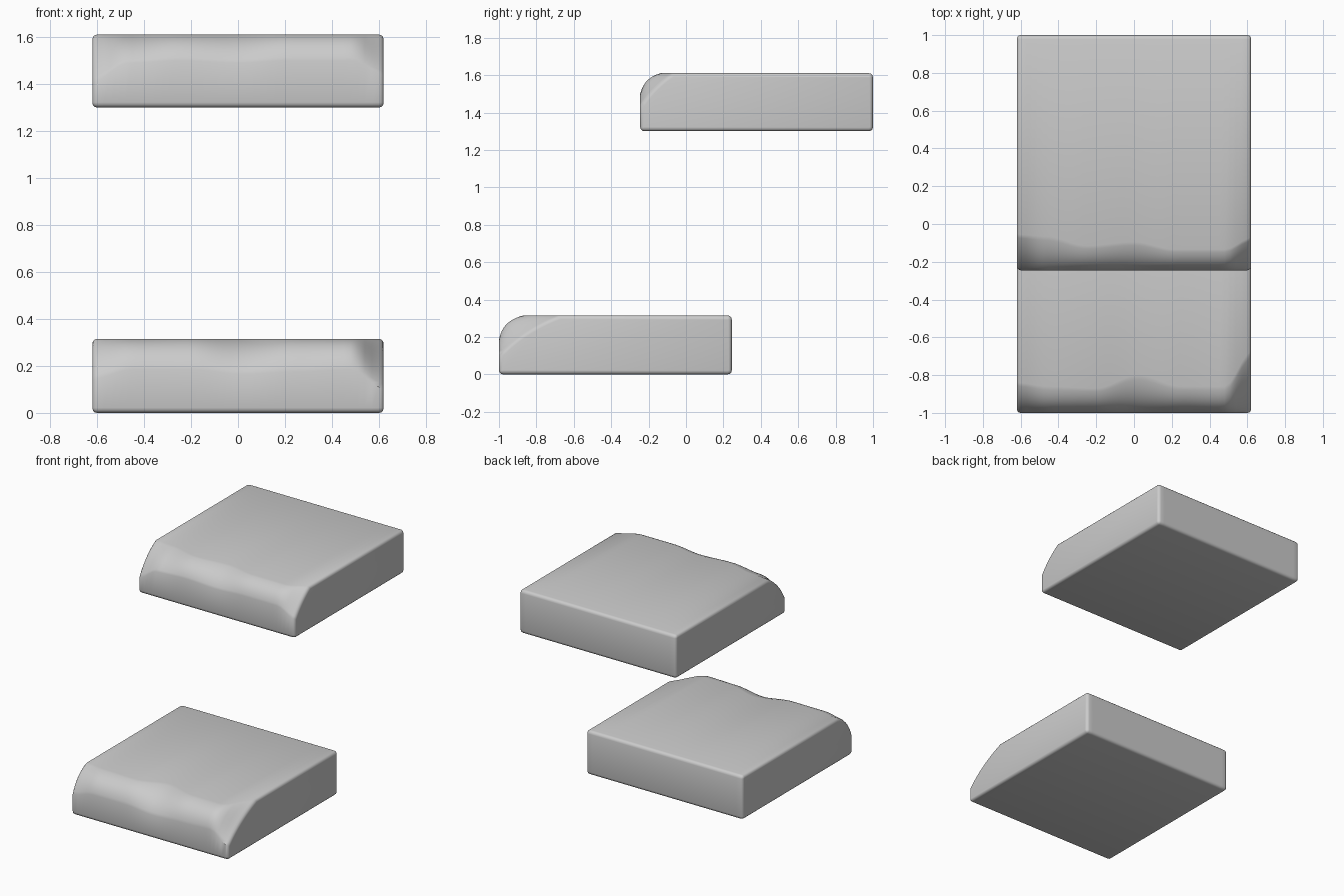
import bpy, bmesh, math

if "Cube" in bpy.data.objects:
    bpy.data.objects.remove(bpy.data.objects["Cube"])

HALF_W, EDGE = 0.62, 0.02


def wear_at(keys, x):
    # smoothly blend the wear values between stations: drop height, depth, bulge
    if x <= keys[0][0]:
        return keys[0][1:]
    for a, b in zip(keys, keys[1:]):
        if x <= b[0]:
            t = (x - a[0]) / (b[0] - a[0])
            t = t * t * (3 - 2 * t)
            return [p + (q - p) * t for p, q in zip(a[1:], b[1:])]
    return keys[-1][1:]


def profile(y0, y1, z0, z1, wear, inset):
    # side outline: worn front top, three small rounded corners
    drop, depth, bulge = wear
    r = EDGE - inset + 0.002
    ya, yb, za, zb = y0 + inset, y1 - inset, z0 + inset, z1 - inset
    pts = []
    p, q = (ya, z1 - drop - inset * 0.5), (y0 + depth + inset * 0.5, zb)
    c = [(p[i] + q[i]) / 2 * (1 - bulge) + (ya, zb)[i] * bulge for i in (0, 1)]
    for i in range(13):
        t = i / 12
        pts.append(tuple((1 - t) ** 2 * p[j] + 2 * t * (1 - t) * c[j] + t * t * q[j]
                         for j in (0, 1)))
    for cy, cz, start in ((yb - r, zb - r, 90), (yb - r, za + r, 0), (ya + r, za + r, -90)):
        for i in range(4):
            a = math.radians(start - 30 * i)
            pts.append((cy + r * math.cos(a), cz + r * math.sin(a)))
    return pts


def slab(name, y0, y1, z0, z1, keys):
    inner = HALF_W - EDGE
    ends = [(HALF_W - EDGE * (1 - math.sin(math.radians(a))),
             EDGE * (1 - math.cos(math.radians(a)))) for a in (30, 60, 90)]
    stations = [(-x, d) for x, d in reversed(ends)]
    stations += [(-inner + 2 * inner * i / 40, 0) for i in range(41)]
    stations += ends
    bm = bmesh.new()
    rings = [[bm.verts.new((x, y, z)) for y, z in
              profile(y0, y1, z0, z1, wear_at(keys, x), d)] for x, d in stations]
    n = len(rings[0])
    for a, b in zip(rings, rings[1:]):
        for i in range(n):
            j = (i + 1) % n
            bm.faces.new((a[i], a[j], b[j], b[i]))
    bm.faces.new(rings[0])
    bm.faces.new(rings[-1])
    bmesh.ops.recalc_face_normals(bm, faces=bm.faces)
    me = bpy.data.meshes.new(name)
    bm.to_mesh(me)
    bm.free()
    ob = bpy.data.objects.new(name, me)
    bpy.context.collection.objects.link(ob)
    me.shade_smooth()
    me.set_sharp_from_angle(angle=math.radians(40))
    return ob


# lower step: chipped front edge, deepest at the right end
slab("lower_step", -1.0, 0.245, 0.0, 0.315, [
    (-0.62, 0.17, 0.16, 0.45), (-0.45, 0.13, 0.14, 0.65), (-0.2, 0.13, 0.13, 0.6),
    (0.02, 0.15, 0.20, 0.55), (0.25, 0.14, 0.14, 0.65), (0.48, 0.13, 0.14, 0.7),
    (0.62, 0.21, 0.32, 0.25)])

# upper step: chipped front edge, shallower
slab("upper_step", -0.245, 1.0, 1.3, 1.61, [
    (-0.62, 0.20, 0.19, 0.3), (-0.47, 0.12, 0.18, 0.45), (-0.25, 0.11, 0.13, 0.55),
    (0.0, 0.12, 0.15, 0.5), (0.22, 0.11, 0.11, 0.6), (0.48, 0.11, 0.11, 0.6),
    (0.62, 0.17, 0.17, 0.2)])
